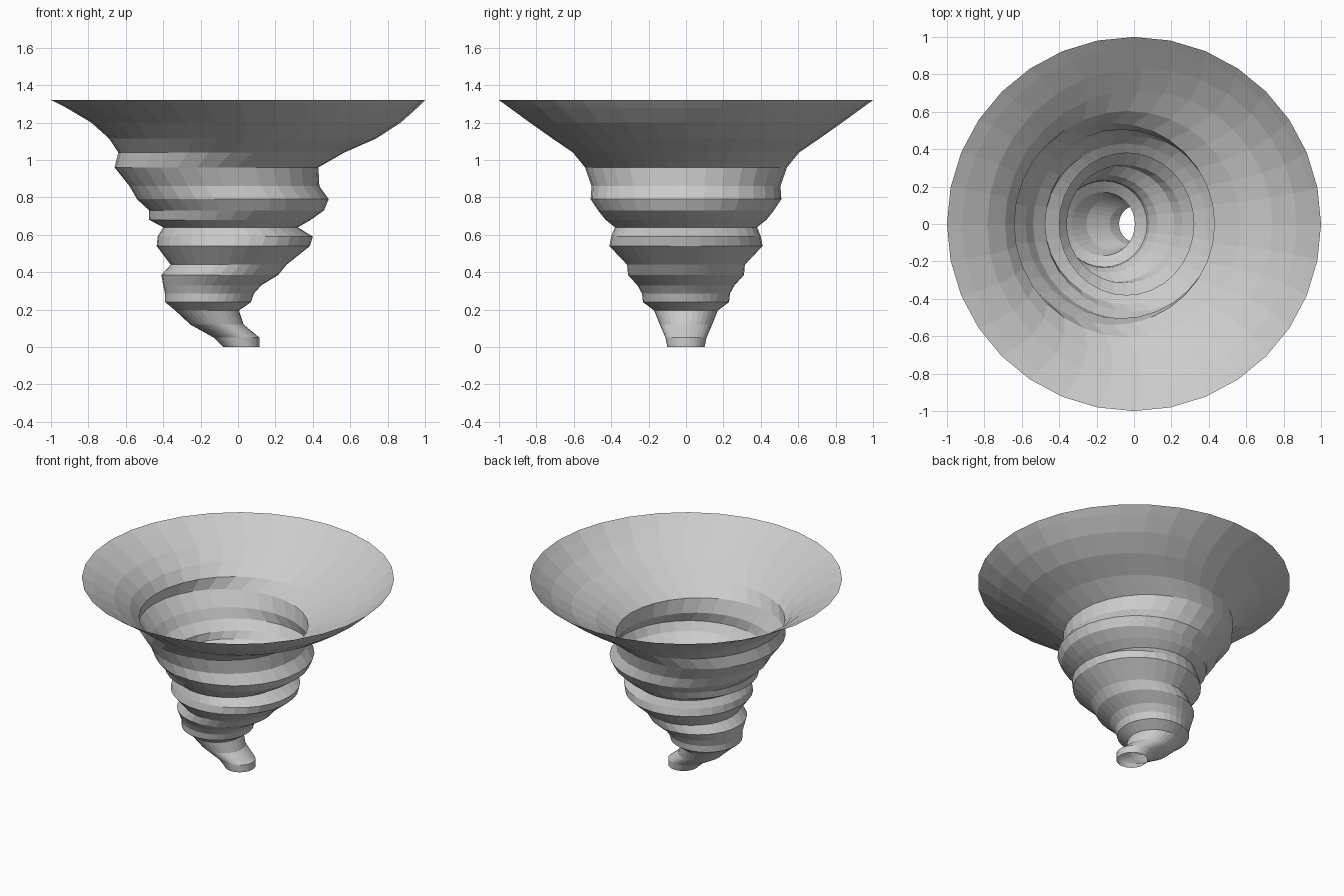
import bpy, bmesh
from math import sin, cos, tau

SIDES = 32

# Funnel rings: height, left edge x, right edge x, half depth in y
rings = [
    (0.00, -0.08, 0.115, 0.10), (0.05, -0.13, 0.115, 0.11),
    (0.12, -0.255, 0.03, 0.14), (0.195, -0.335, 0.005, 0.17),
    (0.24, -0.39, 0.07, 0.23), (0.285, -0.39, 0.085, 0.235),
    (0.33, -0.40, 0.125, 0.26), (0.385, -0.41, 0.215, 0.31),
    (0.44, -0.36, 0.26, 0.315), (0.54, -0.435, 0.385, 0.41),
    (0.59, -0.43, 0.40, 0.40), (0.64, -0.40, 0.32, 0.38),
    (0.68, -0.475, 0.39, 0.43), (0.73, -0.475, 0.46, 0.47),
    (0.79, -0.54, 0.485, 0.51), (0.86, -0.58, 0.435, 0.505),
    (0.96, -0.66, 0.43, 0.54), (1.04, -0.64, 0.57, 0.605),
    (1.115, -0.69, 0.74, 0.715), (1.20, -0.785, 0.87, 0.835),
    (1.28, -0.92, 0.96, 0.945), (1.32, -1.0, 1.0, 1.0),
]

# Open whirlwind funnel, lofted ring by ring
bm = bmesh.new()
previous = None
for z, left, right, ry in rings:
    cx, rx = (left + right) / 2, (right - left) / 2
    loop = [bm.verts.new((cx + rx * cos(tau * i / SIDES),
                          ry * sin(tau * i / SIDES), z)) for i in range(SIDES)]
    if previous:
        for i in range(SIDES):
            j = (i + 1) % SIDES
            bm.faces.new((previous[i], previous[j], loop[j], loop[i]))
    previous = loop

mesh = bpy.data.meshes.new("whirlwind_funnel")
bm.to_mesh(mesh)
bm.free()
bpy.context.collection.objects.link(bpy.data.objects.new("whirlwind_funnel", mesh))
